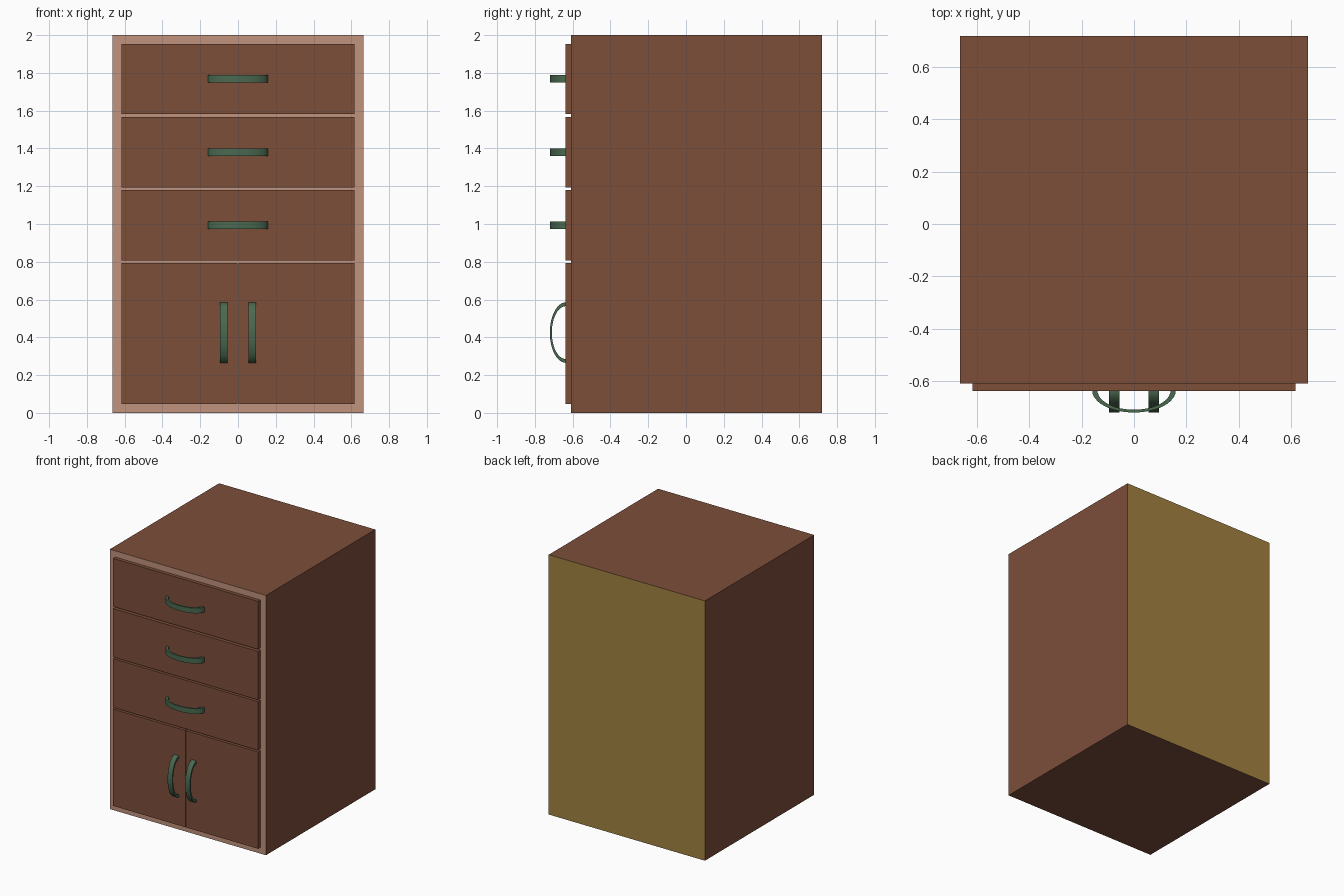
import bpy, bmesh, math

if "Cube" in bpy.data.objects:
    bpy.data.objects.remove(bpy.data.objects["Cube"])


def material(name, rgb):
    # sRGB 0-255 to linear
    lin = [((c / 255 + 0.055) / 1.055) ** 2.4 for c in rgb]
    m = bpy.data.materials.new(name)
    m.diffuse_color = (*lin, 1)
    m.use_nodes = True
    m.node_tree.nodes["Principled BSDF"].inputs["Base Color"].default_value = m.diffuse_color
    return m


brown = material("brown wood", (124, 78, 58))
pale = material("pale wood edge", (193, 147, 125))
olive = material("olive back board", (163, 131, 64))
green = material("green metal", (74, 105, 80))


def finish(name, bm, mats):
    bmesh.ops.recalc_face_normals(bm, faces=bm.faces)
    me = bpy.data.meshes.new(name)
    bm.to_mesh(me)
    bm.free()
    for m in mats:
        me.materials.append(m)
    ob = bpy.data.objects.new(name, me)
    bpy.context.collection.objects.link(ob)
    return ob


def box(name, lo, hi, mats):
    bm = bmesh.new()
    bmesh.ops.create_cube(bm, size=1)
    for v in bm.verts:
        v.co = [(a + b) / 2 + c * (b - a) for a, b, c in zip(lo, hi, v.co)]
    return finish(name, bm, mats)


FRONT = -0.61    # front of the cabinet body
PANEL = -0.638   # front of drawers and doors


def handle(name, x, z, upright):
    # half-elliptical flat strap, 0.04 wide
    bm = bmesh.new()
    n, half = 24, 0.02
    rings = []
    for i in range(n + 1):
        a = math.pi * i / n
        ring = []
        for k, w in ((1, -half), (1, half), (0.875, half), (0.875, -half)):
            along = 0.16 * k * math.cos(a)
            y = PANEL + 0.002 - 0.085 * k * math.sin(a)
            co = (x + w, y, z + along) if upright else (x + along, y, z + w)
            ring.append(bm.verts.new(co))
        rings.append(ring)
    for r, s in zip(rings, rings[1:]):
        for j in range(4):
            bm.faces.new((r[j], r[(j + 1) % 4], s[(j + 1) % 4], s[j]))
    bm.faces.new(rings[0])
    bm.faces.new(rings[-1])
    ob = finish(name, bm, [green])
    bpy.ops.object.select_all(action='DESELECT')
    ob.select_set(True)
    bpy.context.view_layer.objects.active = ob
    bpy.ops.object.shade_smooth_by_angle(angle=math.radians(35))


# Cabinet body: pale front frame, olive back, brown elsewhere
body = box("cabinet_body", (-0.665, FRONT, 0), (0.665, 0.72, 2), [brown, pale, olive])
for f in body.data.polygons:
    f.material_index = 1 if f.normal.y < -0.5 else 2 if f.normal.y > 0.5 else 0

# Three drawers with horizontal handles
for i, (z0, z1) in enumerate(((1.583, 1.953), (1.194, 1.567), (0.806, 1.181)), 1):
    box(f"drawer_front_{i}", (-0.617, PANEL, z0), (0.617, FRONT + 0.01, z1), [brown])
    handle(f"drawer_handle_{i}", 0, (z0 + z1) / 2, False)

# Pair of doors with upright handles
for side, s in (("left", -1), ("right", 1)):
    xs = sorted((s * 0.002, s * 0.617))
    box(f"{side}_door", (xs[0], PANEL, 0.048), (xs[1], FRONT + 0.01, 0.793), [brown])
    handle(f"{side}_door_handle", s * 0.075, 0.425, True)
